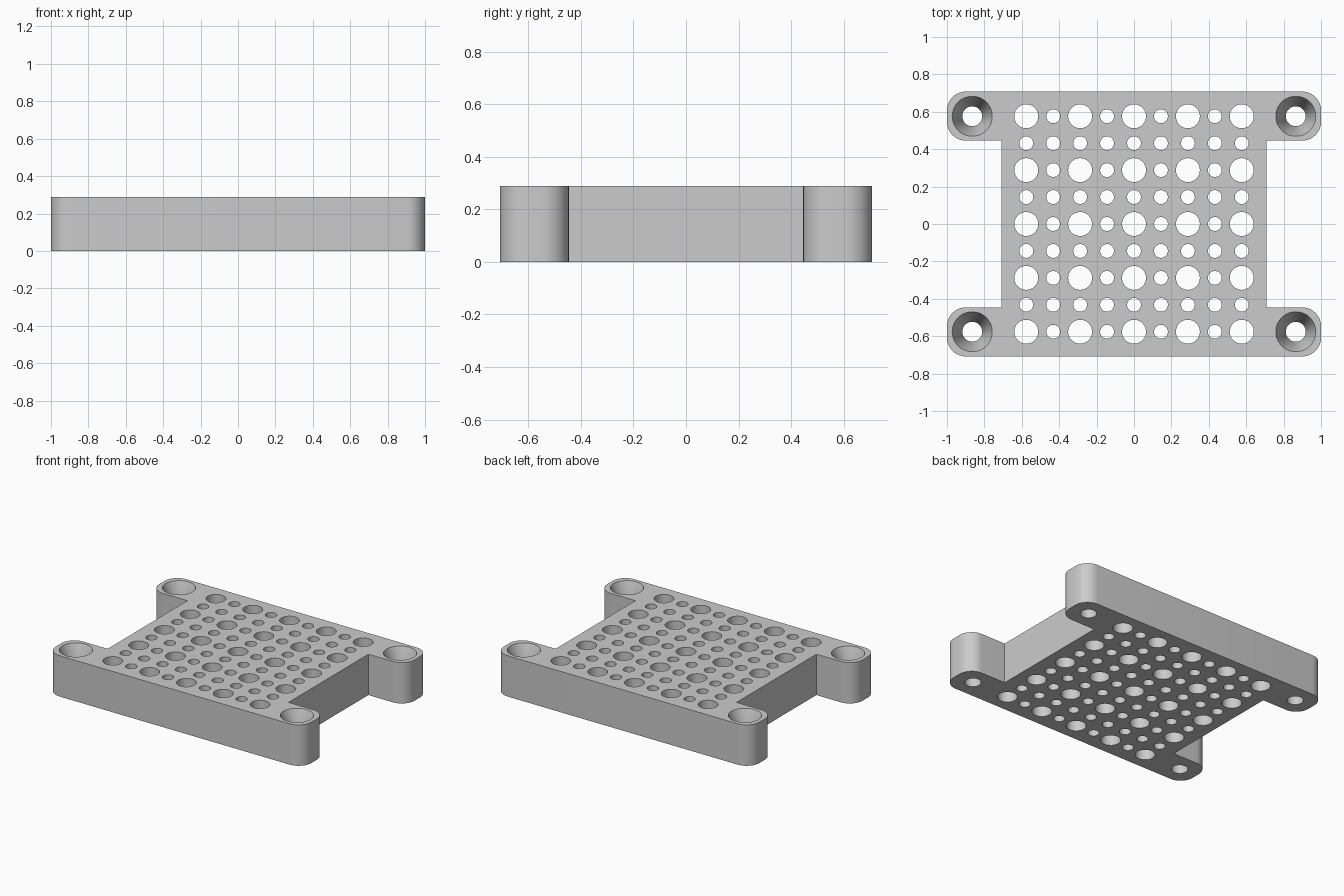
import bpy, bmesh
from math import cos, sin, pi, radians

if "Cube" in bpy.data.objects:
    bpy.data.objects.remove(bpy.data.objects["Cube"], do_unlink=True)

HEIGHT = 0.289      # plate thickness
HALF = 0.708        # half size of the square middle
EAR_IN = 0.446      # inner edge of the mounting ears
CORNER = 0.1        # ear corner radius
PITCH = 0.144       # spacing of the hole grid

grey = bpy.data.materials.new("mid grey")
grey.use_nodes = True
grey.diffuse_color = (0.6, 0.6, 0.6, 1)
grey.node_tree.nodes["Principled BSDF"].inputs["Base Color"].default_value = (0.6, 0.6, 0.6, 1)


def make_object(name, bm):
    bmesh.ops.recalc_face_normals(bm, faces=bm.faces[:])
    mesh = bpy.data.meshes.new(name)
    bm.to_mesh(mesh)
    bm.free()
    mesh.materials.append(grey)
    obj = bpy.data.objects.new(name, mesh)
    bpy.context.collection.objects.link(obj)
    return obj


def arc(cx, cy, r, start, steps=10):
    angles = [start + pi / 2 * i / steps for i in range(steps + 1)]
    return [(cx + r * cos(a), cy + r * sin(a)) for a in angles]


def add_cutter(bm, x, y, profile, sides):
    """Revolve (radius, z) pairs into a closed plug."""
    rings = [[bm.verts.new((x + r * cos(2 * pi * i / sides),
                            y + r * sin(2 * pi * i / sides), z))
              for i in range(sides)] for r, z in profile]
    for low, high in zip(rings, rings[1:]):
        for i in range(sides):
            j = (i + 1) % sides
            bm.faces.new((low[i], low[j], high[j], high[i]))
    bm.faces.new(rings[0][::-1])
    bm.faces.new(rings[-1])


# Plate outline: one quarter mirrored to the other three
quarter = [(HALF, EAR_IN)]
quarter += arc(1 - CORNER, EAR_IN + CORNER, CORNER, -pi / 2)
quarter += arc(1 - CORNER, HALF - CORNER, CORNER, 0)
right_half = [(x, -y) for x, y in reversed(quarter)] + quarter
outline = right_half + [(-x, y) for x, y in reversed(right_half)]

bm = bmesh.new()
base = bm.faces.new([bm.verts.new((x, y, 0)) for x, y in outline])
top = bmesh.ops.extrude_face_region(bm, geom=[base], use_keep_orig=True)["geom"]
bmesh.ops.translate(bm, vec=(0, 0, HEIGHT),
                    verts=[v for v in top if isinstance(v, bmesh.types.BMVert)])
plate = make_object("perforated_plate", bm)

# Grid of large and small through holes
bm = bmesh.new()
for col in range(-4, 5):
    for row in range(-4, 5):
        large = col % 2 == 0 and row % 2 == 0
        radius = 0.064 if large else 0.037
        add_cutter(bm, col * PITCH, row * PITCH,
                   [(radius, -0.1), (radius, HEIGHT + 0.1)], 40 if large else 32)

# Countersunk screw holes in the ears
for sx in (-1, 1):
    for sy in (-1, 1):
        add_cutter(bm, sx * 0.865, sy * 4 * PITCH,
                   [(0.053, -0.1), (0.053, HEIGHT / 2),
                    (0.107, HEIGHT), (0.107, HEIGHT + 0.1)], 48)
cutter = make_object("hole_cutter", bm)
cutter.hide_render = True

# Cut the holes, then shade the round walls smooth
cut = plate.modifiers.new("holes", 'BOOLEAN')
cut.operation = 'DIFFERENCE'
cut.solver = 'EXACT'
cut.object = cutter
bpy.ops.object.select_all(action='DESELECT')
bpy.context.view_layer.objects.active = plate
plate.select_set(True)
bpy.ops.object.modifier_apply(modifier=cut.name)
bpy.data.objects.remove(cutter, do_unlink=True)
bpy.ops.object.shade_smooth_by_angle(angle=radians(30))
